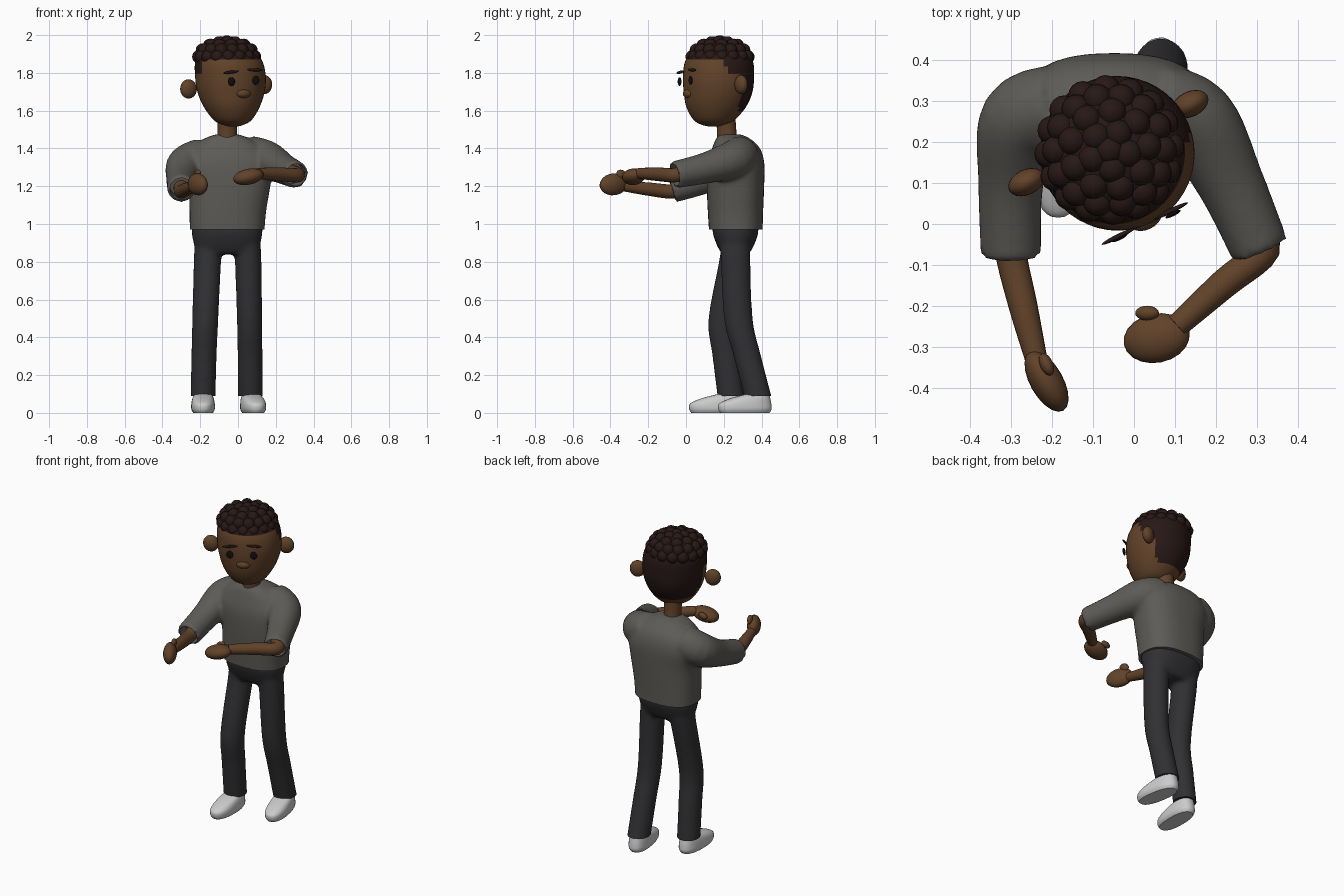
import bpy, bmesh, math
from mathutils import Vector, Matrix, Euler

if "Cube" in bpy.data.objects:
    bpy.data.objects.remove(bpy.data.objects["Cube"])


def material(name, rgb):
    m = bpy.data.materials.new(name)
    m.diffuse_color = (*rgb, 1)
    m.use_nodes = True
    m.node_tree.nodes["Principled BSDF"].inputs["Base Color"].default_value = m.diffuse_color
    return m


SKIN = material("skin", (0.12, 0.055, 0.022))
HAIR = material("hair", (0.02, 0.009, 0.008))
SHIRT = material("shirt", (0.11, 0.105, 0.095))
PANTS = material("trousers", (0.03, 0.03, 0.033))
SHOE = material("shoe", (0.65, 0.65, 0.65))
BLACK = material("black", (0.005, 0.005, 0.005))
YAW = math.radians(26)          # the head looks to its side


def finish(name, bm, mat):
    bmesh.ops.recalc_face_normals(bm, faces=bm.faces)
    me = bpy.data.meshes.new(name)
    bm.to_mesh(me)
    bm.free()
    me.materials.append(mat)
    me.shade_smooth()
    me.set_sharp_from_angle(angle=math.radians(50))
    ob = bpy.data.objects.new(name, me)
    bpy.context.collection.objects.link(ob)
    return ob


def smooth_path(rows, steps=5):
    """Catmull-Rom through rows of numbers."""
    out = []
    for i in range(len(rows) - 1):
        p = [rows[max(0, min(len(rows) - 1, i + k))] for k in (-1, 0, 1, 2)]
        for s in range(steps):
            t = s / steps
            out.append([0.5 * (2 * b + (c - a) * t + (2 * a - 5 * b + 4 * c - d) * t * t
                               + (3 * b - a - 3 * c + d) * t ** 3) for a, b, c, d in zip(*p)])
    return out + [list(rows[-1])]


def add_loft(bm, rows, follow=False, e=2.0, n=32, steps=5):
    """Rows are x, y, z, rx, ry; rings are level or follow the path."""
    rows = smooth_path(rows, steps)
    rings = []
    for i, (x, y, z, rx, ry) in enumerate(rows):
        rot = Matrix.Identity(3)
        if follow:
            t = Vector(rows[min(i + 1, len(rows) - 1)][:3]) - Vector(rows[max(i - 1, 0)][:3])
            rot = t.to_track_quat('Z', 'Y').to_matrix()
        ring = []
        for k in range(n):
            a = 2 * math.pi * k / n
            c, s = math.cos(a), math.sin(a)
            v = Vector((rx * math.copysign(abs(c) ** (2 / e), c),
                        ry * math.copysign(abs(s) ** (2 / e), s), 0))
            ring.append(bm.verts.new(Vector((x, y, z)) + rot @ v))
        rings.append(ring)
    for a, b in zip(rings, rings[1:]):
        for k in range(n):
            bm.faces.new((a[k], a[(k + 1) % n], b[(k + 1) % n], b[k]))
    bm.faces.new(rings[0][::-1])
    bm.faces.new(rings[-1])


def loft(name, rows, mat, **kw):
    bm = bmesh.new()
    add_loft(bm, rows, **kw)
    return finish(name, bm, mat)


def add_ball(bm, c, size, rot=(0, 0, 0), u=20, v=12):
    m = Matrix.LocRotScale(Vector(c), Euler(rot), Vector(size))
    bmesh.ops.create_uvsphere(bm, u_segments=u, v_segments=v, radius=1, matrix=m)


def ball(name, c, size, mat, rot=(0, 0, 0)):
    bm = bmesh.new()
    add_ball(bm, c, size, rot)
    return finish(name, bm, mat)


def fuse(ob, cutters):
    """Blend the overlapping pieces, then trim with the cutters."""
    r = ob.modifiers.new("blend", 'REMESH')
    r.mode, r.voxel_size = 'VOXEL', 0.012
    s = ob.modifiers.new("soften", 'SMOOTH')
    s.iterations, s.factor = 6, 0.5
    for c in cutters:
        c.hide_render = True
        b = ob.modifiers.new("trim", 'BOOLEAN')
        b.operation, b.object = 'DIFFERENCE', c
    dg = bpy.context.evaluated_depsgraph_get()
    me = bpy.data.meshes.new_from_object(ob.evaluated_get(dg))
    ob.modifiers.clear()
    ob.data = me
    me.shade_smooth()
    me.set_sharp_from_angle(angle=math.radians(50))
    for c in cutters:
        bpy.data.objects.remove(c)


def trim_box(z):
    bm = bmesh.new()
    bmesh.ops.create_cube(bm, size=1, matrix=Matrix.Translation((0, 0.2, z - 0.25)) @ Matrix.Diagonal((2, 2, 0.5, 1)))
    return finish("trim_box", bm, SHIRT)


# shirt: trunk and two sleeves
sleeves = [
    [(-.18, .29, 1.36, .1, .1), (-.275, .25, 1.312, .102, .102), (-.3, .1, 1.24, .08, .08), (-.3, -.075, 1.185, .074, .074)],
    [(.05, .29, 1.37, .1, .1), (.15, .25, 1.34, .102, .102), (.235, .1, 1.295, .082, .082), (.307, -.062, 1.26, .072, .072)],
]
bm = bmesh.new()
add_loft(bm, [(-.058, .265, .92, .197, .14), (-.055, .262, 1.05, .202, .146), (-.045, .262, 1.2, .216, .152),
              (-.05, .265, 1.32, .235, .15), (-.055, .265, 1.4, .195, .127), (-.058, .25, 1.45, .125, .092),
              (-.058, .235, 1.475, .06, .055)], e=2.5)
for s in sleeves:
    add_loft(bm, s, follow=True)
shirt = finish("shirt", bm, SHIRT)
cuffs = []
for s in sleeves:
    end, d = Vector(s[3][:3]), (Vector(s[3][:3]) - Vector(s[2][:3])).normalized()
    cuffs.append(loft("cuff_hollow", [(*(end + d * k), .06, .06) for k in (-.06, .05)], SHIRT, follow=True))
fuse(shirt, cuffs + [trim_box(0.97)])

# trousers: hips and two legs
bm = bmesh.new()
add_loft(bm, [(-.058, .262, .84, .15, .07), (-.058, .262, .88, .172, .095),
              (-.058, .262, .95, .187, .12), (-.058, .262, 1.0, .187, .12)], e=2.4)
add_loft(bm, [(-.15, .262, .93, .075, .09), (-.16, .26, .84, .073, .079), (-.173, .195, .5, .069, .076),
              (-.18, .213, .3, .067, .073), (-.186, .242, .05, .066, .071)])
add_loft(bm, [(.035, .262, .93, .075, .09), (.052, .262, .84, .071, .079), (.061, .277, .5, .067, .076),
              (.064, .325, .3, .066, .073), (.066, .39, .05, .066, .073)])
fuse(finish("trousers", bm, PANTS), [trim_box(0.09)])

# shoes
for name, x, y, yaw in (("left_shoe", -.185, .16, 0), ("right_shoe", .08, .312, .17)):
    ob = loft(name, [(0, 0, 0, .052, .132), (0, 0, .02, .062, .143), (0, .002, .05, .062, .139),
                     (0, .03, .078, .056, .105), (0, .07, .1, .045, .06)], SHOE, e=2.4)
    ob.location, ob.rotation_euler = (x, y, 0), (0, 0, yaw)

# forearms, hands, thumbs
loft("left_forearm", [(-.3, .0, 1.2, .04, .04), (-.3, -.07, 1.172, .038, .038), (-.27, -.2, 1.185, .035, .035),
                      (-.238, -.33, 1.2, .027, .027)], SKIN, follow=True, n=20)
loft("right_forearm", [(.28, .0, 1.275, .04, .04), (.318, -.062, 1.258, .038, .038), (.22, -.145, 1.263, .036, .036),
                       (.105, -.248, 1.268, .029, .029)], SKIN, follow=True, n=20)
ball("left_hand", (-.213, -.383, 1.21), (.04, .083, .058), SKIN, (.1, 0, .52))
ball("right_hand", (.055, -.278, 1.25), (.083, .06, .042), SKIN, (0, -.2, .2))
ball("left_thumb", (-.213, -.342, 1.262), (.016, .03, .024), SKIN, (-.5, 0, .4))
ball("right_thumb", (.032, -.217, 1.268), (.03, .018, .018), SKIN, (0, -.3, 0))

# neck and head, with close-cut hair at the back
loft("neck", [(-.058, .22, 1.42, .056, .056), (-.057, .215, 1.5, .051, .051), (-.055, .205, 1.6, .055, .055)], SKIN, n=24)
head = loft("head", [(-.025, .14, 1.515, .008, .008), (-.026, .142, 1.523, .05, .052), (-.028, .148, 1.55, .1, .107),
                     (-.033, .16, 1.62, .148, .158), (-.037, .17, 1.7, .178, .182), (-.04, .172, 1.78, .187, .188),
                     (-.048, .175, 1.86, .178, .18), (-.055, .178, 1.92, .14, .14), (-.06, .18, 1.955, .07, .07),
                     (-.06, .18, 1.962, .01, .01)], SKIN, n=48, steps=6)
head.data.materials.append(HAIR)
for f in head.data.polygons:
    c = f.center
    back = -(c.x + .04) * math.sin(YAW) + (c.y - .17) * math.cos(YAW)
    if c.z > 1.87 or (back > .05 and c.z > 1.6) or (back > -.04 and c.z > 1.79):
        f.material_index = 1

# curly hair: rings of round curls
bm = bmesh.new()
hc = Vector((-.06, .18, 1.885))
add_ball(bm, hc, (.16, .16, .095))
for count, radius, z in ((16, .147, 0), (14, .128, .035), (9, .092, .06), (5, .045, .073), (1, 0, .078)):
    for k in range(count):
        a = 2 * math.pi * (k + .5 * (count % 2)) / count + YAW
        add_ball(bm, hc + Vector((radius * math.cos(a), radius * math.sin(a), z)), (.036, .036, .036), u=16, v=10)
finish("curly_hair", bm, HAIR)

# ears, nose, eyes, brows
for side, p in (("left", (-.262, .102, 1.715)), ("right", (.137, .292, 1.738))):
    ball(side + "_ear", p, (.047, .031, .051), SKIN, (0, -.05, YAW))
ball("nose", (.028, .014, 1.69), (.042, .028, .024), SKIN, (0, 0, YAW))
for side, e, b, tilt in (("left", (-.035, -.034, 1.754), (-.038, -.03, 1.804), -.12),
                         ("right", (.095, .024, 1.76), (.09, .032, 1.816), .03)):
    ball(side + "_eye", e, (.021, .005, .023), BLACK, (0, 0, YAW))
    ball(side + "_brow", b, (.046, .006, .008), HAIR, (0, tilt, YAW))
